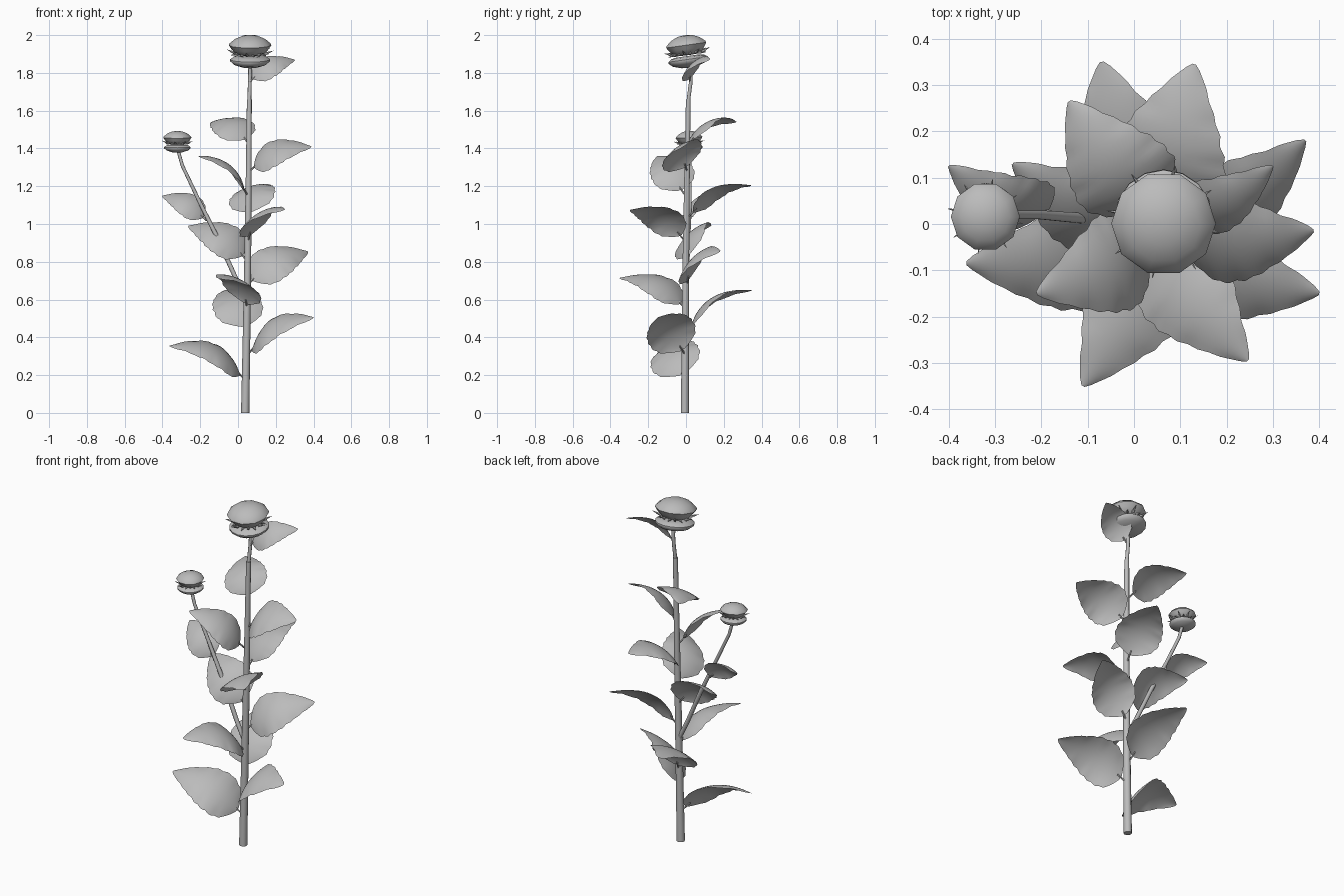
import bpy, bmesh, math
from mathutils import Vector, Matrix

if "Cube" in bpy.data.objects:
    bpy.data.objects.remove(bpy.data.objects["Cube"])

grey = bpy.data.materials.new("plain grey")
grey.diffuse_color = (0.5, 0.5, 0.5, 1)
grey.use_nodes = True
grey.node_tree.nodes["Principled BSDF"].inputs["Base Color"].default_value = grey.diffuse_color


def finish(name, bm, angle=50):
    me = bpy.data.meshes.new(name)
    bm.to_mesh(me)
    bm.free()
    me.materials.append(grey)
    ob = bpy.data.objects.new(name, me)
    bpy.context.collection.objects.link(ob)
    bpy.ops.object.select_all(action='DESELECT')
    ob.select_set(True)
    bpy.context.view_layer.objects.active = ob
    bpy.ops.object.shade_smooth_by_angle(angle=math.radians(angle))
    return ob


def tube(name, pts, sides=10):
    """Capped tube through (x, y, z, radius) points."""
    bm = bmesh.new()
    P = [Vector(p[:3]) for p in pts]
    rings = []
    for i, p in enumerate(P):
        d = (P[min(i + 1, len(P) - 1)] - P[max(i - 1, 0)]).normalized()
        u = d.cross(Vector((0, 1, 0.01))).normalized()
        v = d.cross(u)
        rings.append([bm.verts.new(p + (u * math.cos(a) + v * math.sin(a)) * pts[i][3])
                      for a in (2 * math.pi * k / sides for k in range(sides))])
    for a, b in zip(rings, rings[1:]):
        for k in range(sides):
            bm.faces.new((a[k], a[(k + 1) % sides], b[(k + 1) % sides], b[k]))
    bm.faces.new(rings[0])
    bm.faces.new(rings[-1])
    bmesh.ops.recalc_face_normals(bm, faces=bm.faces)
    return finish(name, bm)


def interp(table, t):
    for (t0, v0), (t1, v1) in zip(table, table[1:]):
        if t <= t1:
            return v0 + (v1 - v0) * (t - t0) / (t1 - t0)
    return table[-1][1]


# half width along the blade
OUTLINE = [(0, .10), (.05, .50), (.12, .80), (.22, .98), (.34, 1.02), (.48, .94),
           (.64, .74), (.8, .47), (.9, .28), (.96, .15), (1, .03)]


def leaf(name, root, base, tip, roll, half):
    """Arched, drooping-edged blade on a short stalk; positive roll lifts its left side."""
    base, tip = Vector(base), Vector(tip)
    chord = tip - base
    side = Vector((-chord.y, chord.x, 0)).normalized()
    side = Matrix.Rotation(math.radians(roll), 3, chord) @ side
    up = chord.cross(side).normalized()
    bm = bmesh.new()
    rows, n, m = [], 32, 4
    for i in range(n + 1):
        t = i / n
        mid = base + chord * t + up * (0.19 * chord.length * 4 * t * (1 - t) * (1.2 - 0.4 * t))
        w = half * interp(OUTLINE, t) * (1 + 0.025 * math.cos(i * math.pi / 2))
        row = []
        for j in range(-m, m + 1):
            s = j / m
            droop = -0.20 * w * s * s + 0.015 * half * abs(s) ** 3 * math.sin(i * math.pi / 4)
            row.append(bm.verts.new(mid + side * w * s + up * droop))
        rows.append(row)
    for a, b in zip(rows, rows[1:]):
        for k in range(2 * m):
            bm.faces.new((a[k + 1], a[k], b[k], b[k + 1]))
    finish(name, bm, 80)
    tube(name + "_stalk", [(*root, .006), (*((Vector(root) + base) / 2), .005),
                           (*(base + chord * .06 + up * .03 * chord.length), .004)], 6)


# main stem and side branch
tube("main_stem", [(.038, -.006, 0, .022), (.045, -.004, .4, .020), (.052, 0, .85, .018),
                   (.057, .006, 1.3, .015), (.060, .012, 1.66, .013)])
tube("flower_stalk", [(.060, .012, 1.65, .010), (.062, .024, 1.74, .010),
                      (.064, .027, 1.80, .010), (.063, .018, 1.86, .010)])
tube("side_branch", [(.045, 0, .6, .012), (-.015, .004, .72, .012), (-.105, .012, .92, .012),
                     (-.205, .02, 1.12, .010), (-.295, .02, 1.31, .009), (-.32, .02, 1.40, .009)])

# leaves: root on the stem, blade base, tip, roll, half width
LEAVES = [
    ((.06, .02, 1.75), (.08, .02, 1.77), (.30, .125, 1.87), 36, .08),
    ((.057, .01, 1.42), (.04, .04, 1.45), (-.14, .265, 1.54), -18, .115),
    ((.055, .006, 1.27), (.085, 0, 1.305), (.388, -.015, 1.41), 34, .12),
    ((.055, .004, 1.15), (.03, -.03, 1.18), (-.21, -.15, 1.36), -20, .115),
    ((.054, .003, 1.03), (.062, .04, 1.065), (.13, .345, 1.205), -10, .125),
    ((.052, .002, .90), (.06, -.03, .94), (.245, -.295, 1.075), 22, .12),
    ((-.165, .016, 1.02), (-.185, .03, 1.035), (-.40, .125, 1.15), -36, .085),
    ((.05, 0, .80), (.025, .01, .835), (-.262, .13, .99), -36, .12),
    ((.048, 0, .67), (.075, .01, .705), (.37, .18, .855), 38, .12),
    ((.047, 0, .55), (.045, -.03, .58), (-.11, -.35, .715), -18, .125),
    ((.046, 0, .42), (.035, .03, .46), (-.07, .35, .65), -12, .13),
    ((.044, 0, .30), (.075, -.02, .335), (.40, -.15, .505), 34, .13),
    ((.042, 0, .17), (.01, -.02, .205), (-.362, -.085, .355), -27, .135),
]
for i, spec in enumerate(LEAVES):
    leaf(f"leaf_{i + 1}", *spec)

# flower head profiles (radius, height)
CUP = [(.0, .0), (.04, .004), (.085, .018), (.106, .036), (.106, .046), (.09, .058), (.06, .064), (0, .064)]
DOME = [(0, .068), (.06, .070), (.080, .078), (.098, .100), (.113, .122), (.108, .132),
        (.080, .155), (.042, .171), (0, .175)]


def lathe(name, prof, M, sides):
    bm = bmesh.new()
    verts = [bm.verts.new((r, 0, z)) for r, z in prof]
    edges = [bm.edges.new(e) for e in zip(verts, verts[1:])]
    bmesh.ops.spin(bm, geom=verts + edges, cent=(0, 0, 0), axis=(0, 0, 1),
                   angle=2 * math.pi, steps=sides)
    bmesh.ops.remove_doubles(bm, verts=bm.verts, dist=1e-5)
    bmesh.ops.recalc_face_normals(bm, faces=bm.faces)
    bm.transform(M)
    finish(name, bm)


def flower(name, loc, scale, tilt):
    M = Matrix.Translation(loc) @ Matrix.Rotation(tilt, 4, 'X') @ Matrix.Scale(scale, 4)
    lathe(name + "_cup", CUP, M, 16)
    lathe(name + "_dome", DOME, M, 10)
    # ring of thorns between cup and dome
    bm = bmesh.new()
    for k in range(16):
        long = k % 2
        R = Matrix.Rotation(2 * math.pi * (k + .5) / 16, 4, 'Z') \
            @ Matrix.Translation((.088 + .014 * long, 0, .074 + .012 * long)) \
            @ Matrix.Rotation(math.radians(68 if long else 100), 4, 'Y')
        bmesh.ops.create_cone(bm, cap_ends=True, segments=5, radius1=.009, radius2=.0005,
                              depth=.05 if long else .03, matrix=R)
    bm.transform(M)
    finish(name + "_thorns", bm)


flower("main_flower", (.064, .018, 1.826), 1, math.radians(8))
flower("small_flower", (-.321, .02, 1.377), .66, math.radians(3))
